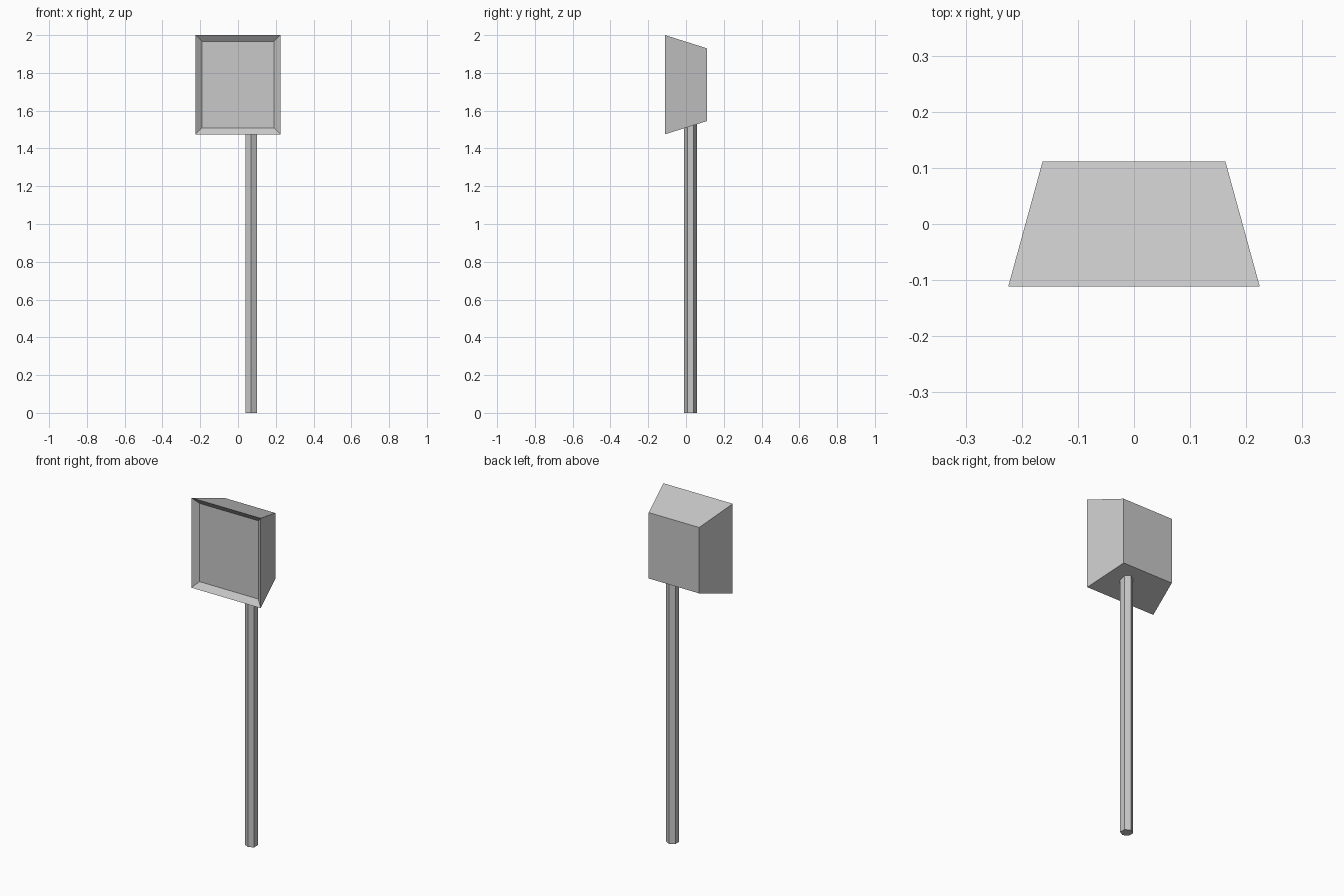
import bpy, bmesh
from math import pi
from mathutils import Matrix

cube = bpy.data.objects.get("Cube")
if cube:
    bpy.data.objects.remove(cube, do_unlink=True)

GREY = (0.58, 0.58, 0.58, 1)
grey = bpy.data.materials.new("plain grey")
grey.use_nodes = True
grey.diffuse_color = GREY
grey.node_tree.nodes["Principled BSDF"].inputs["Base Color"].default_value = GREY


def finish(name, bm):
    """Turn a bmesh into a flat-shaded object."""
    bmesh.ops.recalc_face_normals(bm, faces=bm.faces)
    mesh = bpy.data.meshes.new(name)
    bm.to_mesh(mesh)
    bm.free()
    mesh.materials.append(grey)
    obj = bpy.data.objects.new(name, mesh)
    bpy.context.collection.objects.link(obj)
    return obj


def rectangle(bm, y, half_x, low, high):
    """Ring of four corners facing the front."""
    corners = [(-half_x, low), (half_x, low), (half_x, high), (-half_x, high)]
    return [bm.verts.new((x, y, z)) for x, z in corners]


# Lamp head: tapered box with a shallow bevelled recess in the front
bm = bmesh.new()
rings = [
    rectangle(bm, 0.111, 0.163, 1.545, 1.93),
    rectangle(bm, -0.111, 0.224, 1.475, 2.0),
    rectangle(bm, -0.084, 0.19, 1.509, 1.966),
]
for a, b in zip(rings, rings[1:]):
    for i in range(4):
        j = (i + 1) % 4
        bm.faces.new((a[i], a[j], b[j], b[i]))
bm.faces.new(rings[0])
bm.faces.new(rings[-1])
finish("lamp_head", bm)

# Pole: hexagonal, set off-centre, its top buried in the sloping underside
height = 1.535
bm = bmesh.new()
bmesh.ops.create_cone(bm, cap_ends=True, segments=6, radius1=0.034, radius2=0.034, depth=height)
# An edge must face the front
if max(v.co.x for v in bm.verts) > 0.033:
    bmesh.ops.rotate(bm, verts=bm.verts, matrix=Matrix.Rotation(pi / 6, 3, "Z"))
bmesh.ops.translate(bm, verts=bm.verts, vec=(0.07, 0.024, height / 2))
finish("pole", bm)
